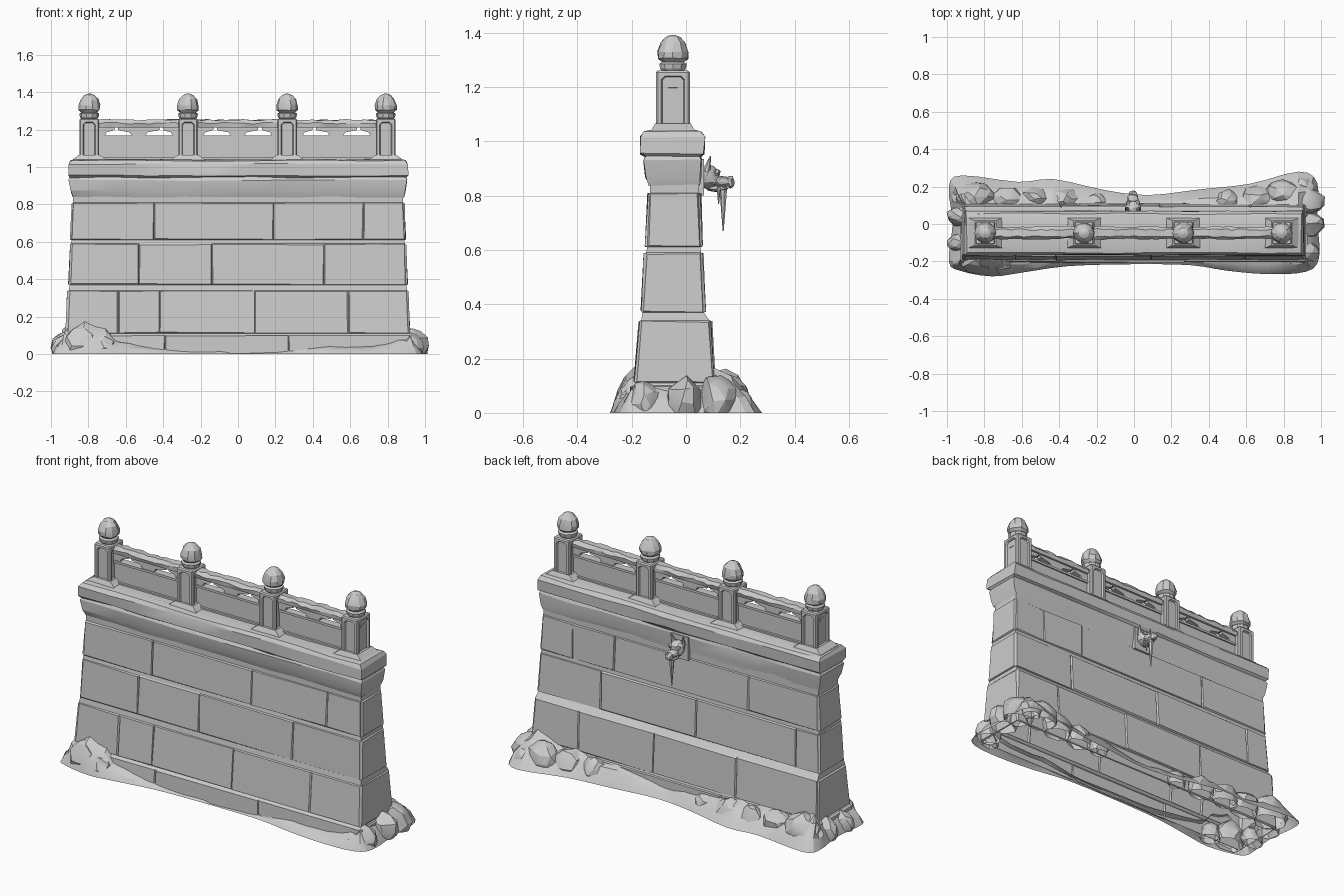
import bpy, bmesh, math, random
from mathutils import Vector, Matrix

random.seed(4)
if "Cube" in bpy.data.objects:
    bpy.data.objects.remove(bpy.data.objects["Cube"])

stone = bpy.data.materials.new("grey_stone")
stone.use_nodes = True
GREY = (0.6, 0.6, 0.6, 1)
stone.diffuse_color = GREY
stone.node_tree.nodes["Principled BSDF"].inputs["Base Color"].default_value = GREY


def finish(name, bm, fix=True):
    if fix:
        bmesh.ops.recalc_face_normals(bm, faces=bm.faces)
    mesh = bpy.data.meshes.new(name)
    bm.to_mesh(mesh)
    bm.free()
    mesh.materials.append(stone)
    ob = bpy.data.objects.new(name, mesh)
    bpy.context.collection.objects.link(ob)
    bpy.ops.object.select_all(action='DESELECT')
    ob.select_set(True)
    bpy.context.view_layer.objects.active = ob
    bpy.ops.object.shade_smooth_by_angle(angle=math.radians(20))
    return ob


def jitter(verts, amount):
    for v in verts:
        v.co += Vector([random.uniform(-amount, amount) for _ in range(3)])


def loft(bm, rings, cap_bottom=False, cap_top=False):
    rows = [[bm.verts.new(p) for p in r] for r in rings]
    for a, b in zip(rows, rows[1:]):
        for i in range(len(a)):
            j = (i + 1) % len(a)
            bm.faces.new((a[i], a[j], b[j], b[i]))
    if cap_bottom:
        bm.faces.new(rows[0][::-1])
    if cap_top:
        bm.faces.new(rows[-1])
    return rows


def box(bm, x0, x1, y0, y1, z0, z1):
    loft(bm, [[(x0, y0, z), (x1, y0, z), (x1, y1, z), (x0, y1, z)] for z in (z0, z1)], True, True)


# Wall shell: one raised face per stone, open underneath
levels = [(0, -.2, .105, .92), (.1, -.195, .103, .92), (.11, -.185, .1, .915),
          (.34, -.165, .087, .905), (.37, -.16, .065, .9), (.59, -.147, .055, .892),
          (.61, -.143, .053, .89), (.81, -.133, .047, .882), (.87, -.133, .047, .882)]
front_joints = {0: [-.39, .27], 2: [-.64, -.42, .09, .59], 4: [-.53, -.14, .46], 6: [-.45, .19, .67]}
back_joints = {0: [-.3, .35], 2: [-.39, .14, .62], 4: [-.75, -.11, .5], 6: [-.44, .42, .69]}
bm = bmesh.new()
stones = []
for i, (lo, hi) in enumerate(zip(levels, levels[1:])):
    z0, f0, b0, w0 = lo
    z1, f1, b1, w1 = hi
    quads = []
    for joints, ya, yb, flip in ((front_joints, f0, f1, False), (back_joints, b0, b1, True)):
        mids = joints.get(i, [])
        lower, upper = [-w0, *mids, w0], [-w1, *mids, w1]
        for k in range(len(lower) - 1):
            q = [(lower[k], ya, z0), (lower[k + 1], ya, z0), (upper[k + 1], yb, z1), (upper[k], yb, z1)]
            quads.append(q[::-1] if flip else q)
    quads.append([(w0, f0, z0), (w0, b0, z0), (w1, b1, z1), (w1, f1, z1)])
    quads.append([(-w0, b0, z0), (-w0, f0, z0), (-w1, f1, z1), (-w1, b1, z1)])
    for q in quads:
        face = bm.faces.new([bm.verts.new(p) for p in q])
        if i in front_joints:
            stones.append(face)
bm.normal_update()
bmesh.ops.inset_individual(bm, faces=stones, thickness=.006, depth=.007)
jitter({v for f in stones for v in f.verts}, .003)
finish("wall_stones", bm, fix=False)


# Cornice and coping
def oblong(z, yf, yb, w, n=9):
    xs = [w * (2 * i / n - 1) for i in range(n + 1)]
    return [(x, yf, z) for x in xs] + [(x, yb, z) for x in reversed(xs)]


bm = bmesh.new()
profile = [(.84, -.135, .048, .884), (.87, -.148, .053, .895), (.93, -.155, .056, .905),
           (.945, -.148, .053, .898), (.955, -.165, .066, .908), (1.015, -.166, .068, .906),
           (1.035, -.155, .055, .895), (1.04, -.12, .03, .87)]
loft(bm, [oblong(*p) for p in profile], cap_top=True)
jitter(bm.verts, .004)
finish("cornice_and_coping", bm)

# Railing posts with sunken chamfered panels, flared feet and bud finials
POST_Y = -.048
posts = [-.795, -.267, .263, .79]
for n, px in enumerate(posts, 1):
    bm = bmesh.new()
    box(bm, px - .052, px + .052, POST_Y - .062, POST_Y + .062, 1.03, 1.26)
    bm.normal_update()
    sides = [f for f in bm.faces if abs(f.normal.z) < .5]
    bmesh.ops.bevel(bm, geom=[e for e in bm.edges], offset=.006, segments=1, affect='EDGES')
    bm.normal_update()
    sides = [f for f in bm.faces if abs(f.normal.z) < .1 and f.calc_area() > .01]
    bmesh.ops.inset_individual(bm, faces=sides, thickness=.018)
    corners = list({v for f in sides for v in f.verts})
    bmesh.ops.bevel(bm, geom=corners, offset=.014, segments=1, affect='VERTICES')
    bm.normal_update()
    panels = [f for f in bm.faces if len(f.verts) == 8 and abs(f.normal.z) < .1]
    bmesh.ops.inset_individual(bm, faces=panels, thickness=.005, depth=-.01)
    finish(f"post_{n}", bm)

    bm = bmesh.new()
    feet = [(.095, .085, 1.025), (.09, .08, 1.04), (.056, .066, 1.065)]
    loft(bm, [[(px + sx * w, POST_Y + sy * d, z) for sx, sy in ((-1, -1), (1, -1), (1, 1), (-1, 1))]
              for w, d, z in feet], True, True)
    finish(f"post_foot_{n}", bm)

    bm = bmesh.new()
    bud = [(.04, 1.255), (.05, 1.268), (.053, 1.285), (.042, 1.292), (.057, 1.305),
           (.058, 1.33), (.047, 1.362), (.028, 1.384), (.008, 1.392)]
    loft(bm, [[(px + r * math.cos(a), POST_Y + r * math.sin(a), z)
               for a in [math.tau * k / 10 for k in range(10)]] for r, z in bud], True, True)
    jitter([v for v in bm.verts if 1.3 < v.co.z < 1.37], .003)
    finish(f"finial_{n}", bm)

# Railing bays between the posts
for n, (a, b) in enumerate(zip(posts, posts[1:]), 1):
    a, b = a + .045, b - .045
    mid = (a + b) / 2
    bm = bmesh.new()
    box(bm, a, b, -.062, -.034, 1.03, 1.165)
    box(bm, a, b, -.07, -.026, 1.155, 1.168)
    box(bm, a, b, -.075, -.021, 1.03, 1.05)
    # cloud bracket in the middle and quarter brackets at the ends
    for cx, top, low in ((mid, .11, .035), (a, .09, .035), (b, .09, .035)):
        loft(bm, [[(cx + sx * w, y, z) for sx, y in ((-1, -.064), (1, -.064), (1, -.032), (-1, -.032))]
                  for w, z in ((low, 1.16), (low * 1.3, 1.185), (top, 1.198), (top, 1.215))], True, True)
    finish(f"railing_panel_{n}", bm)
    bm = bmesh.new()
    steps = 14
    section = [(-.076, 1.212), (-.02, 1.212), (-.016, 1.235), (-.03, 1.252), (-.066, 1.252), (-.08, 1.235)]
    loft(bm, [[(a + (b - a) * k / steps, y, z) for y, z in section] for k in range(steps + 1)], True, True)
    jitter([v for v in bm.verts if v.co.z > 1.22], .005)
    finish(f"handrail_{n}", bm)

# Drifted rubble skirt: outline points with the height it reaches on the wall
outline = [(-.99, -.2, .1), (-.93, -.25, .15), (-.76, -.28, .15), (-.6, -.26, .07), (-.35, -.225, .03),
           (0, -.215, .015), (.3, -.22, .02), (.5, -.25, .05), (.72, -.268, .05), (.92, -.255, .1),
           (.99, -.18, .11), (.98, .03, .1), (.98, .22, .13), (.88, .28, .15), (.62, .215, .12),
           (.35, .185, .1), (.08, .155, .06), (-.15, .18, .08), (-.43, .24, .11), (-.62, .225, .12),
           (-.92, .26, .14), (-.99, .2, .14), (-.97, 0, .1)]
pts = [Vector(p) for p in outline]
smooth = []
for i in range(len(pts)):
    p0, p1, p2, p3 = (pts[(i + k - 1) % len(pts)] for k in range(4))
    for t in (0, .33, .67):
        smooth.append((p1 * 2 + (p2 - p0) * t + (p0 * 2 - p1 * 5 + p2 * 4 - p3) * t ** 2
                       + (p1 * 3 - p0 - p2 * 3 + p3) * t ** 3) / 2)
rings = [[], [], [], []]
for p in smooth:
    x, y = max(-.9, min(.9, p.x)), max(-.18, min(.095, p.y))
    h = max(p.z, .01) * random.uniform(.8, 1.15)
    for ring, t, s in zip(rings, (0, .25, .6, 1), (0, .4, .8, 1)):
        ring.append((p.x + (x - p.x) * t, p.y + (y - p.y) * t, h * s))
bm = bmesh.new()
rows = loft(bm, rings)
jitter(rows[1] + rows[2], .007)
finish("rubble_skirt", bm)

# Boulders, cut flat and open at the ground
boulders = [(-.84, -.19, .1), (-.72, -.21, .07), (-.93, -.1, .07), (.91, -.15, .08), (.93, .0, .09),
            (.92, .12, .1), (.8, .16, .1), (.66, .13, .09), (.5, .12, .08), (.35, .12, .06),
            (-.2, .12, .06), (-.37, .13, .08), (-.53, .14, .08), (-.68, .13, .09), (-.85, .14, .11),
            (-.92, .04, .08), (.86, -.2, .05), (.9, .2, .06)]
bm = bmesh.new()
for x, y, r in boulders:
    made = bmesh.ops.create_icosphere(bm, subdivisions=2, radius=r,
                                      matrix=Matrix.Translation((x, y, r * .45)) @ Matrix.Diagonal((1, .75, 1, 1)))
    jitter(made["verts"], r * .1)
bmesh.ops.bisect_plane(bm, geom=bm.verts[:] + bm.edges[:] + bm.faces[:],
                       plane_co=(0, 0, 0), plane_no=(0, 0, 1), clear_inner=True)
finish("boulders", bm)

# Beast-head water spout with an icicle on the back
bm = bmesh.new()
box(bm, -.06, .05, .03, .066, .8, .935)


def lump(pos, size):
    made = bmesh.ops.create_icosphere(bm, subdivisions=2, radius=1,
                                      matrix=Matrix.Translation(pos) @ Matrix.Diagonal((*size, 1)))
    jitter(made["verts"], .003)


def spike(base, tip, r):
    d = Vector(tip) - Vector(base)
    turn = d.to_track_quat('Z', 'Y').to_matrix().to_4x4()
    bmesh.ops.create_cone(bm, cap_ends=True, segments=7, radius1=r, radius2=.002, depth=d.length,
                          matrix=Matrix.Translation(Vector(base) + d / 2) @ turn)


lump((-.005, .085, .87), (.042, .04, .045))
lump((-.005, .13, .853), (.03, .045, .022))
lump((-.005, .163, .85), (.024, .014, .024))
lump((-.005, .115, .826), (.024, .04, .012))
for s in (-1, 1):
    spike((-.005 + s * .028, .075, .89), (-.005 + s * .04, .09, .945), .016)
    lump((-.005 + s * .024, .112, .885), (.013, .014, .012))
spike((-.005, .138, .84), (-.005, .137, .67), .016)
spike((.012, .12, .83), (.012, .12, .77), .008)
finish("water_spout", bm)
